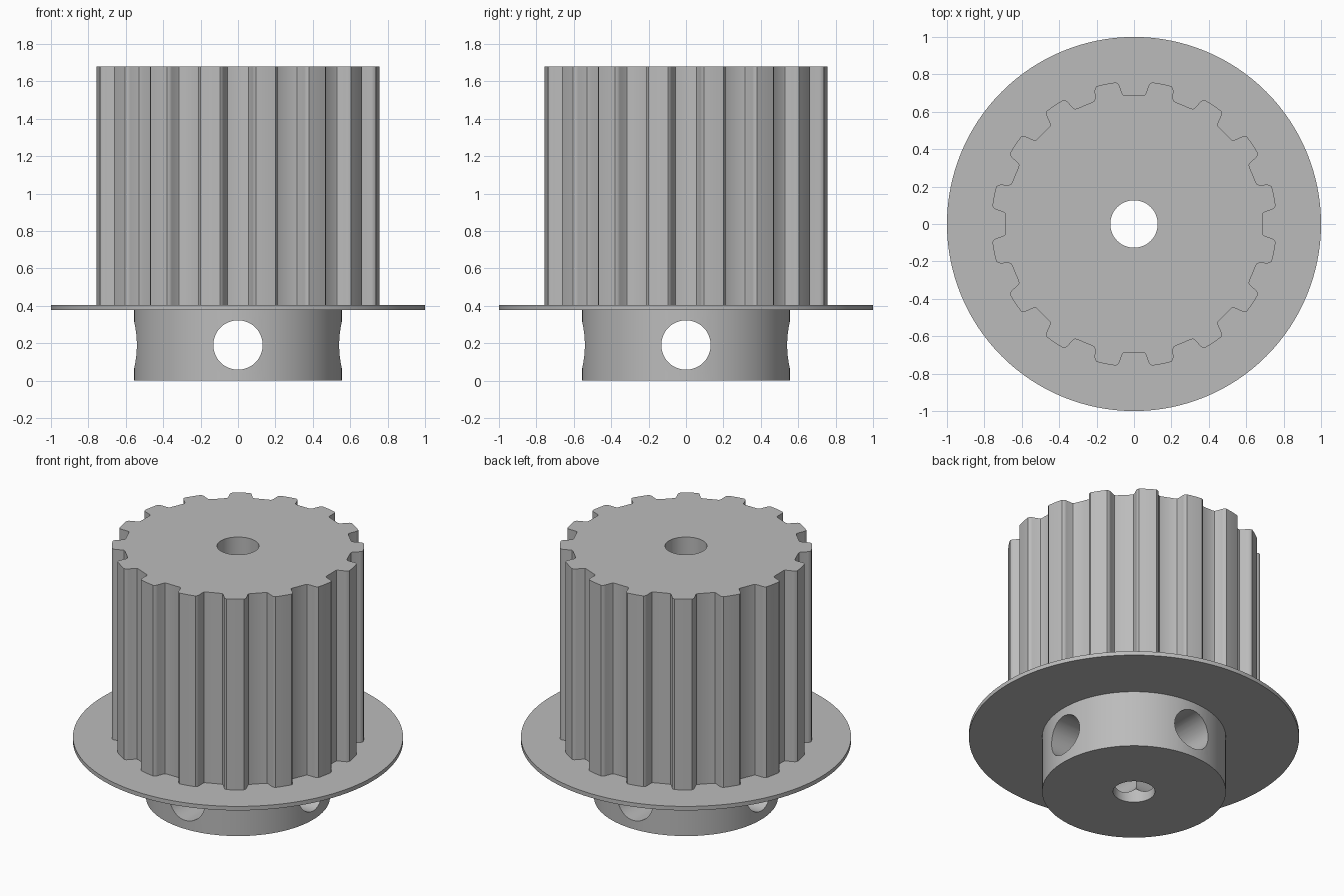
import bpy, bmesh, math
from mathutils import Matrix, Vector

cube = bpy.data.objects.get("Cube")
if cube:
    bpy.data.objects.remove(cube, do_unlink=True)

TEETH = 16
BORE_R = 0.127
CROSS_R = 0.132
HUB_TOP, FLANGE_TOP, TOP = 0.378, 0.405, 1.68

grey = bpy.data.materials.new("metal grey")
grey.use_nodes = True
colour = (0.5, 0.5, 0.5, 1)
grey.diffuse_color = colour
grey.node_tree.nodes["Principled BSDF"].inputs["Base Color"].default_value = colour


def circle(radius, n):
    return [(radius * math.cos(math.tau * i / n), radius * math.sin(math.tau * i / n))
            for i in range(n)]


def prism(name, outline, z0, z1):
    """Extrude a closed outline between two heights."""
    bm = bmesh.new()
    base = bm.faces.new([bm.verts.new((x, y, z0)) for x, y in outline])
    top = bmesh.ops.extrude_face_region(bm, geom=[base], use_keep_orig=True)
    verts = [v for v in top["geom"] if isinstance(v, bmesh.types.BMVert)]
    bmesh.ops.translate(bm, verts=verts, vec=(0, 0, z1 - z0))
    bmesh.ops.recalc_face_normals(bm, faces=bm.faces)
    mesh = bpy.data.meshes.new(name)
    bm.to_mesh(mesh)
    bm.free()
    obj = bpy.data.objects.new(name, mesh)
    bpy.context.collection.objects.link(obj)
    mesh.materials.append(grey)
    return obj


def activate(obj):
    bpy.ops.object.select_all(action='DESELECT')
    obj.select_set(True)
    bpy.context.view_layer.objects.active = obj


def cut(obj, cutters):
    """Drill every cutter out of the part, then shade it."""
    activate(obj)
    for cutter in cutters:
        mod = obj.modifiers.new("drill", 'BOOLEAN')
        mod.operation = 'DIFFERENCE'
        mod.solver = 'EXACT'
        mod.object = cutter
        bpy.ops.object.modifier_apply(modifier=mod.name)
    bpy.ops.object.shade_smooth_by_angle(angle=math.radians(30))


# Belt groove: half profile as (sideways, outward), mirrored and repeated
half = [(0.048, 0.687), (0.057, 0.69), (0.063, 0.698),
        (0.078, 0.738), (0.084, 0.749), (0.097, 0.757)]
groove = [(-s, r) for s, r in reversed(half)] + half
tip_r = math.hypot(*half[-1])
tip_a = math.atan2(*half[-1])
pitch = math.tau / TEETH
outline = []
for i in range(TEETH):
    turn = Matrix.Rotation(-i * pitch, 2)
    outline += [tuple(turn @ Vector(p)) for p in groove]
    # Rounded land between two grooves
    for k in range(1, 4):
        a = i * pitch + tip_a + (pitch - 2 * tip_a) * k / 4
        outline.append((tip_r * math.sin(a), tip_r * math.cos(a)))

# Parts
barrel = prism("toothed_barrel", outline, FLANGE_TOP, TOP)
flange = prism("flange", circle(1.0, 128), HUB_TOP, FLANGE_TOP)
hub = prism("hub", circle(0.557, 96), 0, HUB_TOP)

# Drills: central bore and two crossing set-screw holes
bore = prism("bore_cutter", circle(BORE_R, 48), -0.2, TOP + 0.2)
cross = []
for axis in 'XY':
    drill = prism("cross_cutter", circle(CROSS_R, 48), -0.8, 0.8)
    drill.data.transform(Matrix.Translation((0, 0, 0.19))
                         @ Matrix.Rotation(math.pi / 2, 4, axis))
    cross.append(drill)

cut(barrel, [bore])
cut(flange, [bore])
cut(hub, [bore] + cross)
for helper in [bore] + cross:
    bpy.data.objects.remove(helper, do_unlink=True)
